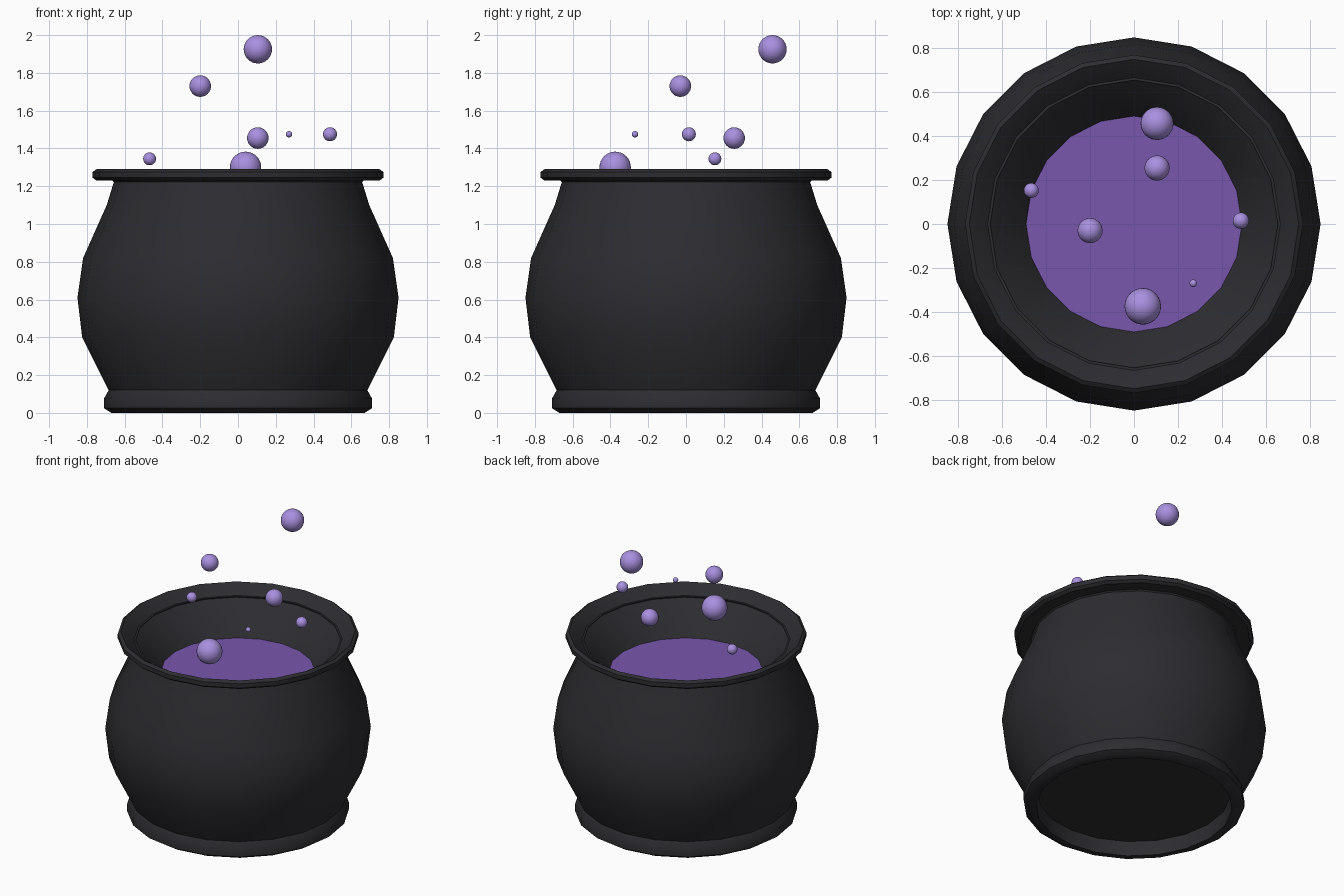
import bpy, bmesh, math

if "Cube" in bpy.data.objects:
    bpy.data.objects.remove(bpy.data.objects["Cube"])

SIDES = 20


def material(name, color):
    m = bpy.data.materials.new(name)
    m.diffuse_color = (*color, 1)
    m.use_nodes = True
    m.node_tree.nodes["Principled BSDF"].inputs["Base Color"].default_value = m.diffuse_color
    return m


IRON = material("dark_iron", (0.026, 0.026, 0.031))
POTION = material("potion", (0.19, 0.095, 0.42))
BUBBLE = material("bubble", (0.40, 0.28, 0.75))


def lathe(name, profile, mat, angle=35):
    """Revolve (radius, z) points around z; a radius of 0 closes the end."""
    bm = bmesh.new()
    rings = []
    for r, z in profile:
        n = SIDES if r > 0 else 1
        rings.append([bm.verts.new((r * math.cos(math.tau * i / SIDES),
                                    r * math.sin(math.tau * i / SIDES), z))
                      for i in range(n)])
    for a, b in zip(rings, rings[1:]):
        for i in range(SIDES):
            j = (i + 1) % SIDES
            quad = [a[i % len(a)], a[j % len(a)], b[j % len(b)], b[i % len(b)]]
            bm.faces.new(list(dict.fromkeys(quad)))
    mesh = bpy.data.meshes.new(name)
    bm.to_mesh(mesh)
    bm.free()
    obj = bpy.data.objects.new(name, mesh)
    bpy.context.collection.objects.link(obj)
    finish(obj, mat, angle)
    return obj


def finish(obj, mat, angle):
    obj.data.materials.append(mat)
    bpy.ops.object.select_all(action='DESELECT')
    obj.select_set(True)
    bpy.context.view_layer.objects.active = obj
    bpy.ops.object.shade_smooth_by_angle(angle=math.radians(angle))


# Pot: recessed underside, foot ring, belly, rim, inner wall down to the liquid
lathe("cauldron", [
    (0, 0.10), (0.62, 0.10), (0.63, 0.0),
    (0.67, 0.0), (0.71, 0.025), (0.71, 0.075), (0.685, 0.12),
    (0.825, 0.40), (0.85, 0.61), (0.82, 0.82), (0.695, 1.10), (0.655, 1.23),
    (0.75, 1.23), (0.77, 1.245), (0.77, 1.275), (0.75, 1.29),
    (0.66, 1.225), (0.49, 1.01)], IRON)

# Liquid surface
lathe("liquid", [(0.492, 1.012), (0, 1.012)], POTION)

# Rising bubbles: x, y, z, radius
bubbles = [
    (0.04, -0.375, 1.30, 0.083),
    (0.105, 0.458, 1.925, 0.075),
    (-0.20, -0.03, 1.73, 0.057),
    (0.105, 0.255, 1.455, 0.057),
    (0.27, -0.27, 1.475, 0.017),
    (0.487, 0.015, 1.475, 0.037),
    (-0.468, 0.153, 1.345, 0.034),
]
for k, (x, y, z, r) in enumerate(bubbles, 1):
    bpy.ops.mesh.primitive_uv_sphere_add(segments=32, ring_count=16,
                                         radius=r, location=(x, y, z))
    ball = bpy.context.object
    ball.name = f"bubble_{k}"
    finish(ball, BUBBLE, 60)
